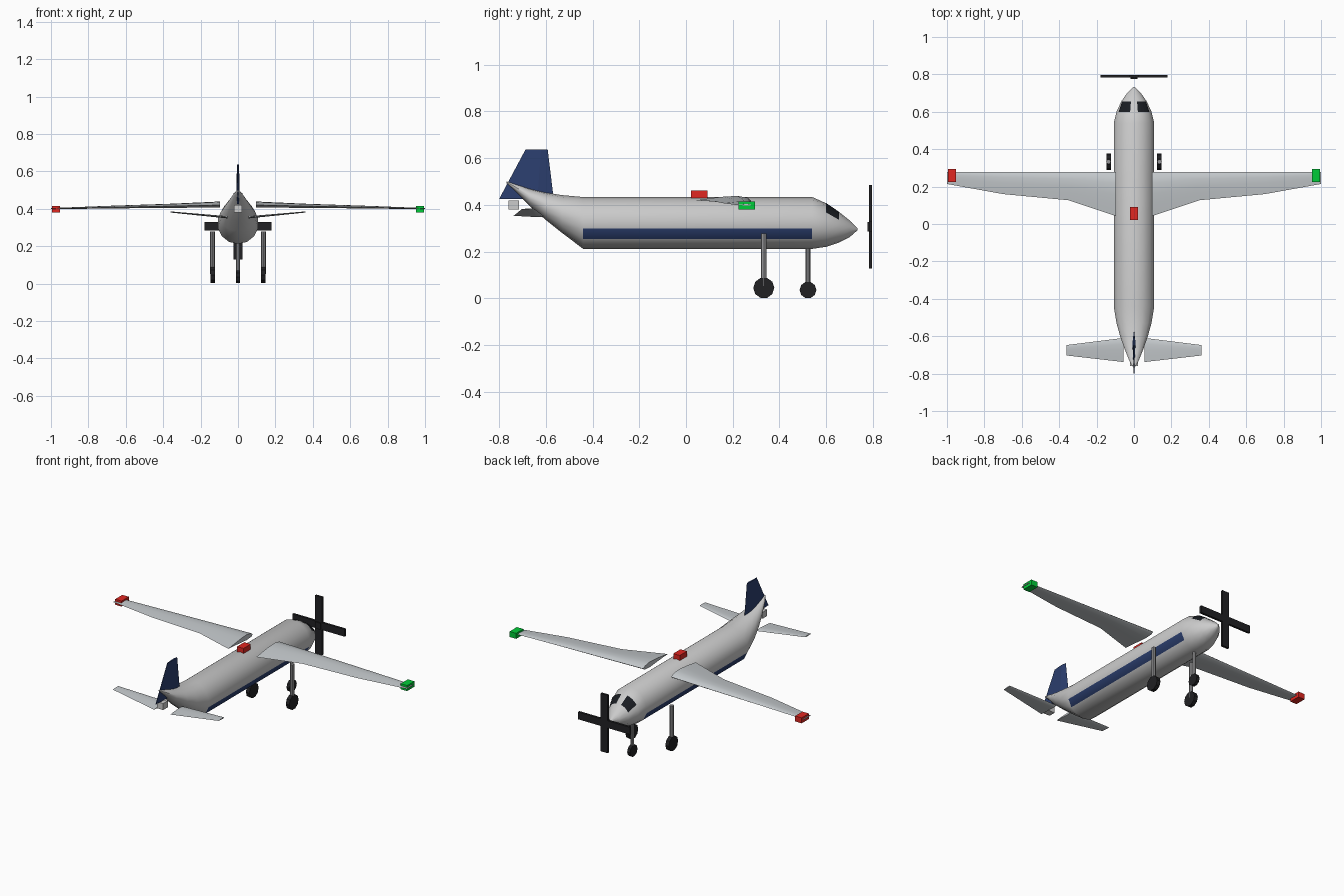
import bpy, bmesh, math
from mathutils import Vector, Matrix

if "Cube" in bpy.data.objects:
    bpy.data.objects.remove(bpy.data.objects["Cube"])


def mat(name, r, g, b):
    m = bpy.data.materials.new(name)
    m.diffuse_color = (r, g, b, 1)
    m.use_nodes = True
    m.node_tree.nodes["Principled BSDF"].inputs["Base Color"].default_value = m.diffuse_color
    return m


WHITE = mat("white_paint", 0.85, 0.85, 0.85)
BLUE = mat("blue_paint", 0.025, 0.05, 0.16)
GLASS = mat("dark_glass", 0.01, 0.012, 0.016)
BLACK = mat("black_rubber", 0.015, 0.015, 0.017)
WING = mat("wing_grey", 0.55, 0.58, 0.6)
METAL = mat("metal", 0.3, 0.3, 0.31)
RED = mat("red_light", 0.75, 0.02, 0.015)
GREEN = mat("green_light", 0.0, 0.6, 0.04)
PALE = mat("pale_light", 0.6, 0.6, 0.62)


def finish(name, bm, material, smooth=None):
    bmesh.ops.recalc_face_normals(bm, faces=bm.faces)
    me = bpy.data.meshes.new(name)
    bm.to_mesh(me)
    bm.free()
    ob = bpy.data.objects.new(name, me)
    bpy.context.collection.objects.link(ob)
    me.materials.append(material)
    if smooth:
        bpy.ops.object.select_all(action='DESELECT')
        bpy.context.view_layer.objects.active = ob
        ob.select_set(True)
        bpy.ops.object.shade_smooth_by_angle(angle=math.radians(smooth))
    return ob


def box(name, center, size, material):
    bm = bmesh.new()
    bmesh.ops.create_cube(bm, size=1, matrix=Matrix.Translation(center) @ Matrix.Diagonal((*size, 1)))
    return finish(name, bm, material)


def cylinder(name, center, radius, depth, axis, sides, material):
    rot = Matrix.Rotation(math.pi / 2, 4, 'Y') if axis == 'X' else Matrix()
    bm = bmesh.new()
    bmesh.ops.create_cone(bm, cap_ends=True, segments=sides, radius1=radius, radius2=radius,
                          depth=depth, matrix=Matrix.Translation(center) @ rot)
    return finish(name, bm, material)


def loft(name, loops, material, smooth=None):
    bm = bmesh.new()
    rings = [[bm.verts.new(p) for p in loop] for loop in loops]
    n = len(rings[0])
    for a, b in zip(rings, rings[1:]):
        for i in range(n):
            j = (i + 1) % n
            bm.faces.new((a[i], a[j], b[j], b[i]))
    bm.faces.new(rings[0])
    bm.faces.new(rings[-1])
    return finish(name, bm, material, smooth)


# Fuselage sections: y, bottom z, top z, half width
SECTIONS = [(-0.768, 0.493, 0.501, 0.003), (-0.735, 0.464, 0.490, 0.024), (-0.67, 0.396, 0.470, 0.051),
            (-0.60, 0.336, 0.453, 0.076), (-0.53, 0.280, 0.442, 0.096), (-0.44, 0.212, 0.434, 0.111),
            (0.54, 0.212, 0.434, 0.111), (0.60, 0.221, 0.407, 0.096), (0.655, 0.239, 0.370, 0.070),
            (0.70, 0.262, 0.334, 0.038), (0.733, 0.291, 0.301, 0.004)]
SIDES = 14


def section_point(section, angle, grow=1.0):
    y, lo, hi, hw = section
    return Vector((hw * grow * math.cos(angle), y, (lo + hi) / 2 + (hi - lo) / 2 * grow * math.sin(angle)))


fuselage = loft("fuselage", [[section_point(s, -math.pi / 2 + 2 * math.pi * i / SIDES) for i in range(SIDES)]
                             for s in SECTIONS], WHITE, 40)

# Side stripes painted on the straight tube faces
fuselage.data.materials.append(BLUE)
for f in fuselage.data.polygons:
    c = f.center
    if abs(c.y - 0.05) < 0.02 and 0.26 < c.z < 0.29:
        f.material_index = 1

# Windshield panes following the nose
for side, label in ((1, "right"), (-1, "left")):
    bm = bmesh.new()
    rows = []
    for s, a0, a1 in ((SECTIONS[7], 34, 78), (SECTIONS[8], 28, 77)):
        row = []
        for k in range(5):
            p = section_point(s, math.radians(a0 + (a1 - a0) * k / 4), 1.035)
            row.append(bm.verts.new((p.x * side, p.y, p.z)))
        rows.append(row)
    for k in range(4):
        bm.faces.new((rows[0][k], rows[0][k + 1], rows[1][k + 1], rows[1][k]))
    bm.normal_update()
    if bm.faces[:][0].normal.z < 0:
        bmesh.ops.reverse_faces(bm, faces=bm.faces)
    finish("windshield_" + label, bm, GLASS)

# Airfoil outline: chord fraction from leading edge, height as fraction of thickness
AIRFOIL = [(0, 0), (0.06, 0.35), (0.25, 0.6), (0.5, 0.5), (0.75, 0.28), (1, 0.02),
           (0.75, -0.1), (0.5, -0.25), (0.25, -0.4), (0.06, -0.3)]


def surface(name, stations, side, material):
    # stations: x, leading y, trailing y, z, thickness
    return loft(name, [[(side * x, le + (te - le) * u, z + t * v) for u, v in AIRFOIL]
                       for x, le, te, z, t in stations], material, 50)


# Wings, tailplanes and main landing gear, mirrored
for side, label in ((1, "right"), (-1, "left")):
    surface("wing_" + label, [(0.095, 0.279, 0.042, 0.419, 0.033), (0.35, 0.279, 0.127, 0.414, 0.022),
                              (0.70, 0.279, 0.160, 0.407, 0.014), (1.0, 0.279, 0.214, 0.400, 0.006)], side, WING)
    surface("tailplane_" + label, [(0.055, -0.609, -0.738, 0.353, 0.012), (0.36, -0.647, -0.703, 0.382, 0.006)],
            side, WING)
    box("wingtip_light_" + label, (side * 0.973, 0.260, 0.398), (0.044, 0.07, 0.034), GREEN if side > 0 else RED)
    cylinder("main_strut_" + label, (side * 0.136, 0.333, 0.165), 0.0125, 0.225, 'Z', 8, METAL)
    cylinder("main_wheel_" + label, (side * 0.136, 0.333, 0.045), 0.045, 0.024, 'X', 10, BLACK)

# Nose landing gear
cylinder("nose_strut", (0, 0.522, 0.135), 0.010, 0.17, 'Z', 8, METAL)
cylinder("nose_wheel", (0, 0.522, 0.036), 0.036, 0.02, 'X', 10, BLACK)

# Tail fin: swept, thin at both edges
FIN = [(0, 0), (0.3, 0.5), (1, 0.1), (1, -0.1), (0.3, -0.5)]
loft("tail_fin", [[(t * v, le + (te - le) * u, z) for u, v in FIN]
                  for z, le, te, t in ((0.425, -0.566, -0.80, 0.018), (0.637, -0.592, -0.687, 0.012))], BLUE)

# Propeller
box("propeller_blade_vertical", (0, 0.790, 0.307), (0.048, 0.014, 0.356), BLACK)
box("propeller_blade_horizontal", (0, 0.790, 0.307), (0.356, 0.014, 0.045), BLACK)
box("propeller_hub", (0, 0.785, 0.307), (0.036, 0.018, 0.04), BLACK)

# Beacon and tail light
box("top_beacon", (0, 0.057, 0.444), (0.044, 0.07, 0.034), RED)
box("tail_light", (0, -0.737, 0.400), (0.044, 0.044, 0.04), PALE)
